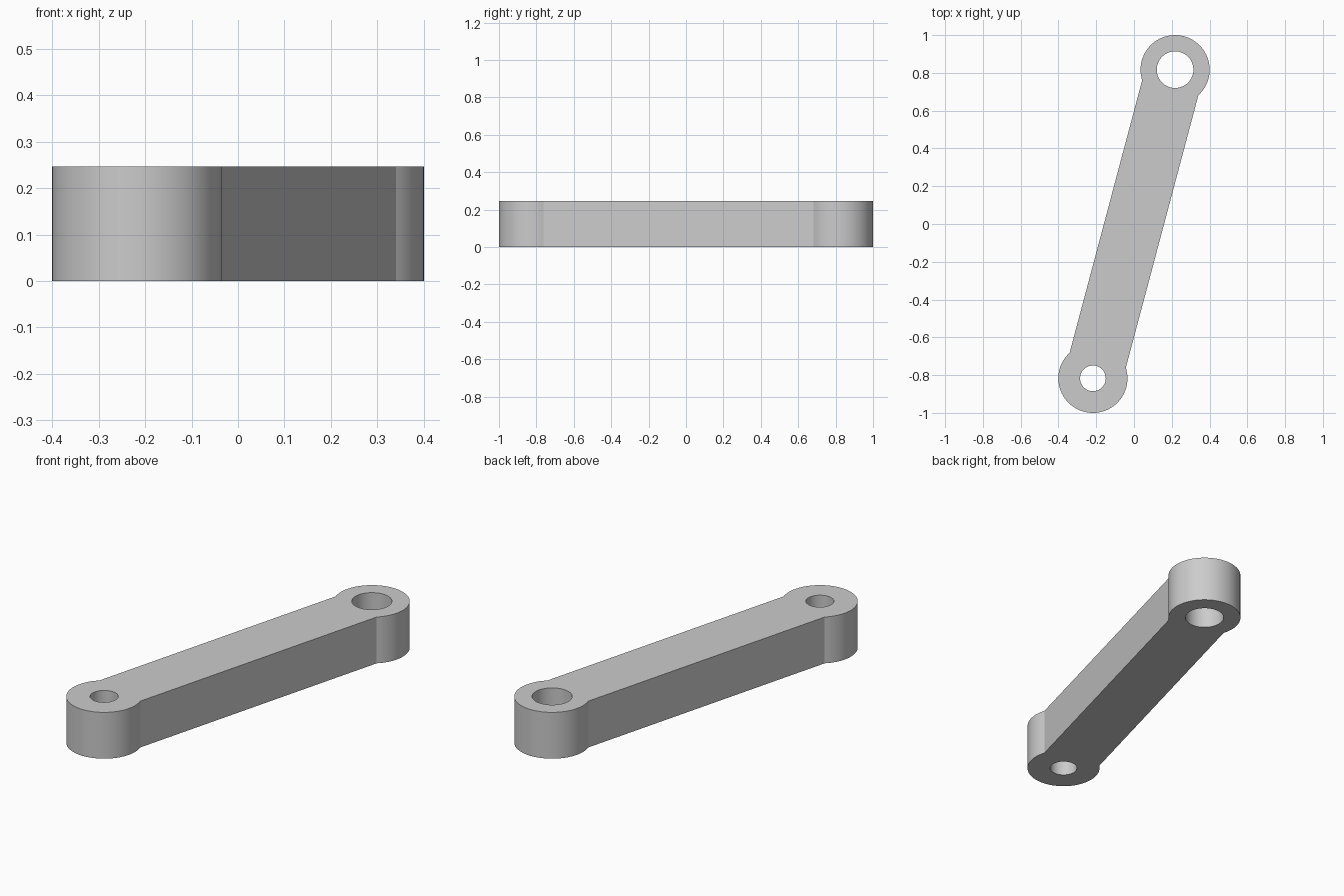
import bpy
import bmesh
from math import asin, atan2, cos, sin, pi, hypot
from mathutils import Vector

cube = bpy.data.objects.get("Cube")
if cube:
    bpy.data.objects.remove(cube, do_unlink=True)

HEIGHT = 0.247
BOSS_RADIUS = 0.183
HALF_WIDTH = 0.154
END = Vector((0.2175, 0.817, 0))      # centre of the back boss
LARGE_BORE, SMALL_BORE = 0.097, 0.068
SEGMENTS = 64

axis_angle = atan2(END.y, END.x)
neck = asin(HALF_WIDTH / BOSS_RADIUS)  # angle where the bar meets the boss


def arc(centre, radius, start, sweep, count):
    """Points along an arc, first point included."""
    return [centre + radius * Vector((cos(start + sweep * i / count),
                                      sin(start + sweep * i / count), 0))
            for i in range(count)]


def boss_arc(centre, outward):
    """Outer arc of a boss, from neck to neck, both ends included."""
    half = pi - neck
    pts = arc(centre, BOSS_RADIUS, outward - half, 2 * half, SEGMENTS)
    last = outward + half
    pts.append(centre + BOSS_RADIUS * Vector((cos(last), sin(last), 0)))
    return pts


def add_loop(bm, points):
    verts = [bm.verts.new(p) for p in points]
    return [bm.edges.new((v, verts[(i + 1) % len(verts)]))
            for i, v in enumerate(verts)]


# Profile: two bosses joined by a straight bar, with a bore at each end
bm = bmesh.new()
edges = add_loop(bm, boss_arc(END, axis_angle) + boss_arc(-END, axis_angle + pi))
edges += add_loop(bm, arc(END, LARGE_BORE, 0, 2 * pi, SEGMENTS))
edges += add_loop(bm, arc(-END, SMALL_BORE, 0, 2 * pi, SEGMENTS))
bmesh.ops.triangle_fill(bm, use_beauty=True, use_dissolve=False, edges=edges)

# Extrude the profile to full thickness
result = bmesh.ops.extrude_face_region(bm, geom=bm.faces[:])
top = [g for g in result["geom"] if isinstance(g, bmesh.types.BMVert)]
bmesh.ops.translate(bm, verts=top, vec=(0, 0, HEIGHT))
bmesh.ops.recalc_face_normals(bm, faces=bm.faces[:])

mesh = bpy.data.meshes.new("link_arm")
bm.to_mesh(mesh)
bm.free()
link = bpy.data.objects.new("link_arm", mesh)
bpy.context.collection.objects.link(link)

# Plain grey material
grey = bpy.data.materials.new("light_grey")
grey.use_nodes = True
colour = (0.6, 0.6, 0.6, 1)
grey.diffuse_color = colour
grey.node_tree.nodes["Principled BSDF"].inputs["Base Color"].default_value = colour
mesh.materials.append(grey)

# Smooth curved walls, sharp rims and necks
bpy.ops.object.select_all(action="DESELECT")
link.select_set(True)
bpy.context.view_layer.objects.active = link
bpy.ops.object.shade_smooth_by_angle(angle=pi / 9)
